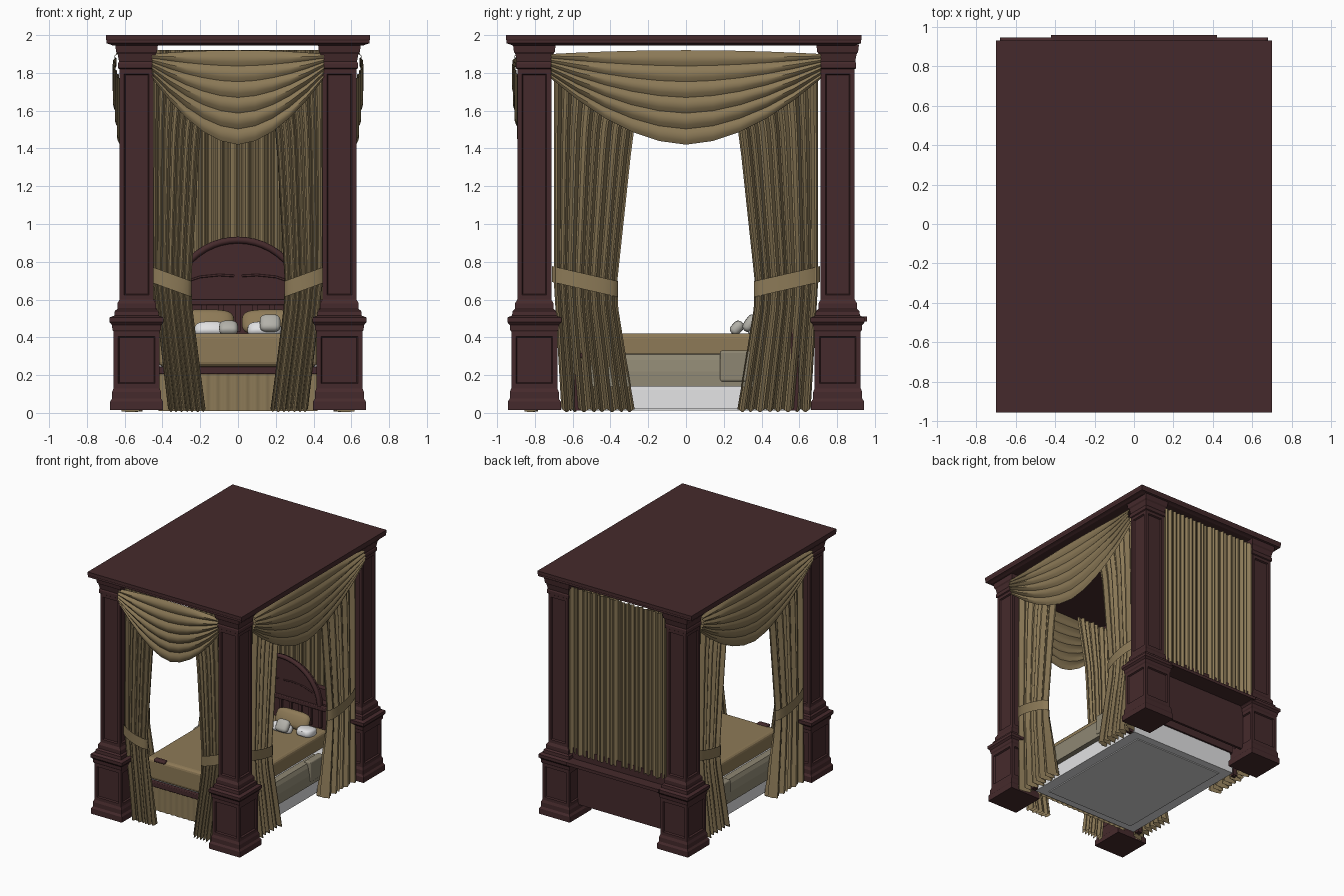
import bpy, bmesh, math
from mathutils import Vector

if "Cube" in bpy.data.objects:
    bpy.data.objects.remove(bpy.data.objects["Cube"])


def material(name, rgb):
    m = bpy.data.materials.new(name)
    m.diffuse_color = (*rgb, 1)
    m.use_nodes = True
    m.node_tree.nodes["Principled BSDF"].inputs["Base Color"].default_value = m.diffuse_color
    return m


WOOD = material("dark mahogany", (0.060, 0.023, 0.025))
DRAPE = material("gold drape", (0.26, 0.192, 0.095))
SPREAD = material("tan bedspread", (0.27, 0.195, 0.095))
SHEET = material("white sheet", (0.75, 0.75, 0.76))
BLANKET = material("grey beige blanket", (0.27, 0.24, 0.17))
CUSHION = material("pale grey cushion", (0.45, 0.44, 0.40))
UNDER = material("grey underside", (0.68, 0.68, 0.68))


def finish(bm, name, mat, smooth=True):
    bmesh.ops.recalc_face_normals(bm, faces=bm.faces)
    me = bpy.data.meshes.new(name)
    bm.to_mesh(me)
    bm.free()
    me.materials.append(mat)
    ob = bpy.data.objects.new(name, me)
    bpy.context.collection.objects.link(ob)
    if smooth:
        bpy.ops.object.select_all(action='DESELECT')
        ob.select_set(True)
        bpy.context.view_layer.objects.active = ob
        bpy.ops.object.shade_smooth_by_angle(angle=math.radians(35))
    return ob


def stack(name, mat, cx, cy, hx, hy, profile, panel=None):
    """Rectangular moulding: profile of (outward offset, z); tall faces may get a sunk panel."""
    bm = bmesh.new()
    rings = []
    for o, z in profile:
        rings.append([bm.verts.new((cx + sx * (hx + o), cy + sy * (hy + o), z))
                      for sx, sy in ((-1, -1), (1, -1), (1, 1), (-1, 1))])
    for a, b in zip(rings, rings[1:]):
        for i in range(4):
            j = (i + 1) % 4
            bm.faces.new((a[i], a[j], b[j], b[i]))
    bm.faces.new(rings[0][::-1])
    bm.faces.new(rings[-1])
    if panel:
        bmesh.ops.recalc_face_normals(bm, faces=bm.faces)
        tall = [f for f in bm.faces
                if max(v.co.z for v in f.verts) - min(v.co.z for v in f.verts) > 0.25]
        bmesh.ops.inset_individual(bm, faces=tall, thickness=panel, depth=0)
        bmesh.ops.inset_individual(bm, faces=tall, thickness=0.008, depth=-0.012)
    return finish(bm, name, mat, False)


def box(name, mat, x0, x1, y0, y1, z0, z1, bevel=0):
    ob = stack(name, mat, (x0 + x1) / 2, (y0 + y1) / 2, (x1 - x0) / 2, (y1 - y0) / 2,
               [(0, z0), (0, z1)])
    if bevel:
        m = ob.modifiers.new("soft edges", 'BEVEL')
        m.width, m.segments = bevel, 3
    return ob


def lerp(points, z):
    """Piecewise linear lookup, points listed from high z to low z."""
    for (z0, a), (z1, b) in zip(points, points[1:]):
        if z >= z1:
            return a + (b - a) * (z0 - z) / (z0 - z1)
    return points[-1][1]


# side frames: s runs along the opening, d points outward
FRONT = lambda s, d, z: Vector((s, -d, z))
BACK = lambda s, d, z: Vector((s, d, z))
RIGHT = lambda s, d, z: Vector((d, s, z))
LEFT = lambda s, d, z: Vector((-d, s, z))


def patch(name, mat, nu, nv, fn):
    bm = bmesh.new()
    g = [[bm.verts.new(fn(i / nu, j / nv)) for i in range(nu + 1)] for j in range(nv + 1)]
    for j in range(nv):
        for i in range(nu):
            bm.faces.new((g[j][i], g[j][i + 1], g[j + 1][i + 1], g[j + 1][i]))
    return finish(bm, name, mat)


def curtain(name, frame, side, d, outer, inner, zs, pleats, amp, flare):
    """Pleated cloth; flare is the extra pleat depth at the hem below the tieback."""
    def fn(u, v):
        z = zs[0] + (zs[1] - zs[0]) * v
        a, b = lerp(outer, z), lerp(inner, z)
        k = 2 * math.pi * pleats * u
        w = amp + flare * max(0, (0.65 - z) / 0.65)
        s = a + (b - a) * (u + 0.010 * math.sin(k * 0.37))
        dd = d + w * math.sin(k) + amp * 0.6 * math.sin(k * 0.43 + 1)
        return frame(side * s, dd, z + 0.008 * math.cos(k) * (v == 1))
    patch(name, DRAPE, pleats * 6, 14, fn)


def swag(name, frame, half, d):
    folds = 6
    def fn(u, v):
        t = 2 * u - 1
        depth = 0.13 + 0.37 * (1 - abs(t) ** 1.8)
        z = 1.90 + 0.02 * (1 - t * t) - v * depth
        saw = (v * folds) % 1 if v < 1 else 1
        roll = math.sin(math.pi * saw) * 0.016
        return frame(t * half, d + 0.024 * math.sin(math.pi * min(1, v * 1.0 + 0.1)) + roll, z)
    patch(name, DRAPE, 10, folds * 4, fn)


def tieback(name, frame, side, d, s0, s1, thick):
    def fn(u, v):
        c = math.cos(2 * math.pi * u)
        s = (s0 + s1) / 2 + (s1 - s0) / 2 * c
        return frame(side * s, d + thick * math.sin(2 * math.pi * u), 0.695 + 0.04 * c + 0.042 * (1 - 2 * v))
    patch(name, DRAPE, 20, 1, fn)


def pillow(name, mat, loc, size, tilt):
    bm = bmesh.new()
    bmesh.ops.create_uvsphere(bm, u_segments=20, v_segments=12, radius=1)
    for v in bm.verts:
        x, y, z = v.co
        q = [math.copysign(abs(c) ** 0.55, c) for c in (x, z)]
        px, py, pz = q[0] * size[0], y * size[1], q[1] * size[2]
        v.co = (loc[0] + px, loc[1] + py * math.cos(tilt) + pz * math.sin(tilt),
                loc[2] - py * math.sin(tilt) + pz * math.cos(tilt))
    finish(bm, name, mat)


# roof and corner posts
stack("roof", WOOD, 0, -0.012, 0.70, 0.942,
      [(-0.035, 1.945), (-0.02, 1.952), (-0.003, 1.957), (-0.003, 1.972), (0, 1.977), (0, 2.0)])
POST = [(.14, .015), (.14, .06), (.13, .075), (.13, .11), (.122, .13), (.122, .43), (.128, .44),
        (.13, .465), (.143, .48), (.143, .505), (.118, .515), (.115, .54), (.102, .55), (.102, .58),
        (.09, .60), (.09, 1.82), (.098, 1.825), (.098, 1.85), (.093, 1.86), (.1, 1.90),
        (.108, 1.91), (.113, 1.95)]
for sx in (-1, 1):
    for sy in (-1, 1):
        stack("corner_post", WOOD, sx * .537, sy * .803, 0, 0, POST, panel=0.035)

# back wall below the rear curtain
box("back_ledge", WOOD, -.42, .42, .76, .957, .485, .51)
box("back_panel", WOOD, -.42, .42, .79, .81, .11, .49)
box("back_riser", WOOD, -.45, .45, .82, .87, .51, .60)

# drapery
for n, fr, half, d in (("front", FRONT, .455, .88), ("right", RIGHT, .715, .625), ("left", LEFT, .715, .625)):
    swag(n + "_swag", fr, half, d)
    for side in (-1, 1):
        if n == "front":
            outer = [(1.9, .45), (.7, .45), (.02, .37)]
            inner = [(1.9, .12), (1.47, .20), (.63, .25), (.005, .17)]
            curtain("front_curtain", fr, side, .82, outer, inner, (1.9, .012), 7, .012, .022)
            tieback("front_tieback", fr, side, .82, .245, .465, .045)
        else:
            outer = [(1.9, .70), (.7, .70), (.02, .66)]
            inner = [(1.9, .18), (1.47, .28), (.63, .37), (.005, .27)]
            curtain(n + "_curtain", fr, side, .562, outer, inner, (1.9, .012), 8, .017, .036)
            tieback(n + "_tieback", fr, side, .56, .36, .71, .05)
for side in (-1, 1):
    curtain("back_curtain", BACK, side, .875, [(2, .45), (0, .45)], [(2, .001), (0, .001)],
            (1.92, .56), 11, .009, 0)

# bed body
stack("bed_base", SHEET, 0, 0, .46, .56, [(.035, .02), (.03, .12), (.01, .29), (-.02, .30)])
box("bed_underside", UNDER, -.41, .41, -.53, .53, .012, .02)
box("bedspread", SPREAD, -.42, .42, -.60, .57, .245, .42, .025)
patch("front_bed_skirt", DRAPE, 96, 1,
      lambda u, v: Vector((.84 * u - .42, -.61 + .004 * math.sin(u * 2 * math.pi * 16), .21 - .20 * v)))
box("foot_rail", WOOD, -.50, .50, -.625, -.585, .205, .245, .006)
for sx in (-1, 1):
    # side blanket with turned-down fold
    stack("side_blanket", BLANKET, sx * .47, -.10, .035, .46,
          [(.025, .14), (.02, .22), (.008, .28), (-.006, .31), (-.02, .315)])
    x = sx * .505
    box("turned_fold", BLANKET, x - .03, x + .03, .18, .36, .165, .33, .012)
    box("foot_scroll", WOOD, sx * .29 - .05, sx * .29 + .05, -.615, -.57, .405, .43, .01)
    # turned bed posts
    for name, y, top in (("foot_post", -.57, .32), ("head_post", .575, .64)):
        stack(name, WOOD, sx * .525, y, 0, 0,
              [(.02, .012), (.02, top - .12), (.012, top - .11), (.02, top - .07), (.01, top - .04),
               (.02, top - .025), (.018, top - .005), (.006, top)])


# arched headboard: plate, raised border and rails
def arch(hw, h, n=24):
    return [(hw * math.cos(math.pi * i / n), .58 + h * math.sin(math.pi * i / n)) for i in range(n + 1)]


bm = bmesh.new()
pts = [(-.50, .20), (.50, .20), (.50, .56)] + arch(.36, .34) + [(-.50, .56)]
f = bm.faces.new([bm.verts.new((x, .565, z)) for x, z in pts])
ex = bmesh.ops.extrude_face_region(bm, geom=[f])
for v in ex["geom"]:
    if isinstance(v, bmesh.types.BMVert):
        v.co.y += .03
finish(bm, "headboard", WOOD, False)


def strip(name, points, r):
    cu = bpy.data.curves.new(name, 'CURVE')
    cu.dimensions = '3D'
    cu.bevel_depth, cu.bevel_resolution = r, 2
    sp = cu.splines.new('POLY')
    sp.points.add(len(points) - 1)
    for p, (x, z) in zip(sp.points, points):
        p.co = (x, .565, z, 1)
    cu.materials.append(WOOD)
    bpy.context.collection.objects.link(bpy.data.objects.new(name, cu))


strip("headboard_border", arch(.345, .335), .018)
for sx in (-1, 1):
    strip("headboard_scroll", [(sx * x, z) for x, z in ((.02, .725), (.1, .73), (.2, .72), (.29, .69))], .006)
box("headboard_rail", WOOD, -.50, .50, .545, .585, .57, .60, .006)
for i in range(9):
    x = -.36 + i * .09
    box("headboard_spindle", WOOD, x - .012, x + .012, .548, .57, .43, .57)

# pillows and cushions
for sx in (-1, 1):
    pillow("bed_pillow", SPREAD, (sx * .17, .47, .48), (.15, .04, .07), .45)
    pillow("white_cushion", SHEET, (sx * .14, .37, .44), (.09, .04, .04), .6)
    pillow("side_pillow", SHEET, (sx * .33, .42, .44), (.07, .07, .035), .1)
pillow("grey_cushion", CUSHION, (.17, .34, .475), (.055, .03, .05), .6)
pillow("small_grey_cushion", CUSHION, (-.05, .27, .45), (.05, .03, .04), .75)
